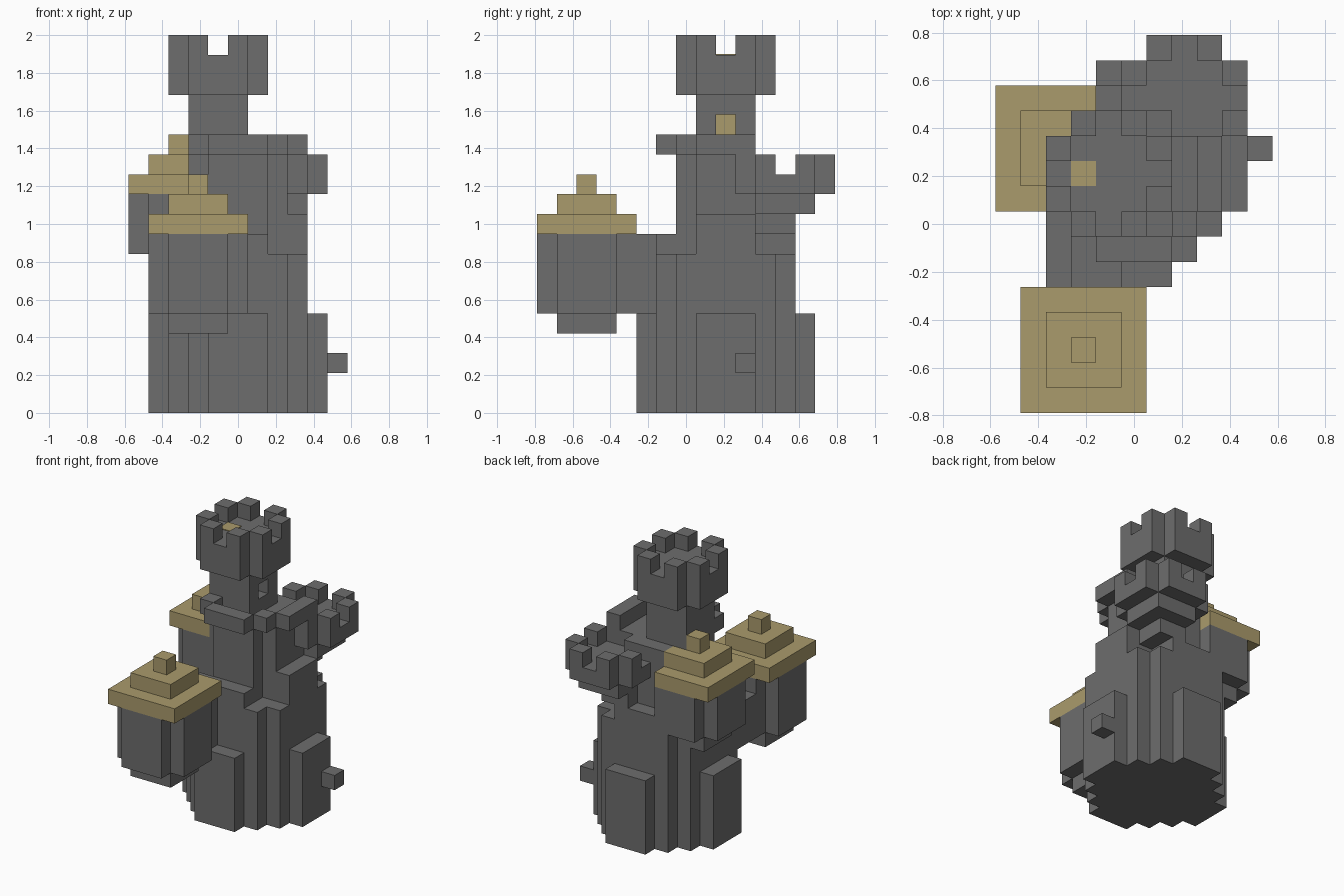
import bpy, bmesh

cube = bpy.data.objects.get("Cube")
if cube:
    bpy.data.objects.remove(cube, do_unlink=True)

U = 2 / 19            # size of one block
CX, CY = 5.5, 7.5     # grid centre


def material(name, colour):
    m = bpy.data.materials.new(name)
    m.use_nodes = True
    m.diffuse_color = (*colour, 1)
    bsdf = m.node_tree.nodes["Principled BSDF"]
    bsdf.inputs["Base Color"].default_value = (*colour, 1)
    bsdf.inputs["Roughness"].default_value = 0.9
    return m


STONE = material("grey_stone", (0.153, 0.153, 0.153))
GOLD = material("straw_gold", (0.402, 0.328, 0.150))


def prism(bm, outline, z0, z1):
    """Extrude a counter-clockwise outline given in block units."""
    verts = [bm.verts.new(((x - CX) * U, (y - CY) * U, z0 * U)) for x, y in outline]
    base = bm.faces.new(verts)
    top = bmesh.ops.extrude_face_region(bm, geom=[base])["geom"]
    moved = [v for v in top if isinstance(v, bmesh.types.BMVert)]
    bmesh.ops.translate(bm, verts=moved, vec=(0, 0, (z1 - z0) * U))


def box(bm, x0, x1, y0, y1, z0, z1):
    prism(bm, [(x0, y0), (x1, y0), (x1, y1), (x0, y1)], z0, z1)


def disc(bm, cx, cy, widths, z0, z1):
    """Stepped round block, one width per row of blocks."""
    y = cy - len(widths) / 2
    right, left = [], []
    for i, w in enumerate(widths):
        if i == 0 or widths[i - 1] != w:
            right.append((cx + w / 2, y + i))
            left.append((cx - w / 2, y + i))
        if i == len(widths) - 1 or widths[i + 1] != w:
            right.append((cx + w / 2, y + i + 1))
            left.append((cx - w / 2, y + i + 1))
    prism(bm, right + left[::-1], z0, z1)


def part(name, mat, build):
    bm = bmesh.new()
    build(bm)
    bmesh.ops.recalc_face_normals(bm, faces=bm.faces)
    me = bpy.data.meshes.new(name)
    bm.to_mesh(me)
    bm.free()
    me.materials.append(mat)
    ob = bpy.data.objects.new(name, me)
    bpy.context.collection.objects.link(ob)
    return ob


SMALL = [3, 5, 5, 5, 3]
MEDIUM = [5, 7, 7, 7, 7, 7, 5]
LARGE = [3, 5, 7, 9, 9, 9, 7, 5, 3]


def boxes(*items):
    return lambda bm: [box(bm, *b) for b in items]


def battlement(cx, cy, z):
    """Round head with eight merlons."""
    def build(bm):
        disc(bm, cx, cy, SMALL, z, z + 1)
        for a in (-1, 1):
            for b in (-1, 1):
                for dx, dy in ((2 * a, b), (a, 2 * b)):
                    x, y = cx + dx, cy + dy
                    box(bm, x - .5, x + .5, y - .5, y + .5, z + 1, z + 2)
    return build


def stepped_roof(cx, cy, z, right_edge):
    def build(bm):
        box(bm, cx - 2.5, right_edge, cy - 2.5, cy + 2.5, z, z + 1)
        box(bm, cx - 1.5, cx + 1.5, cy - 1.5, cy + 1.5, z + 1, z + 2)
        box(bm, cx - .5, cx + .5, cy - .5, cy + .5, z + 2, z + 3)
    return build


def hanging_turret(cx, cy, z0, z1):
    def build(bm):
        disc(bm, cx, cy, SMALL, z0, z1)
        box(bm, cx - 1.5, cx + 1.5, cy - 1.5, cy + 1.5, z0 - 1, z0)
    return build


# Main keep: wide foot, body, buttress tops and core
part("keep_foot", STONE, lambda bm: disc(bm, 5.5, 9.5, LARGE, 0, 5))
part("keep_body", STONE, lambda bm: disc(bm, 5.5, 9.5, MEDIUM, 5, 8))
part("keep_buttresses", STONE, boxes(
    (4, 7, 6, 7, 8, 9), (4, 7, 12, 13, 8, 9),
    (8, 9, 8, 11, 8, 10), (2, 3, 8, 11, 8, 10)))
part("keep_core", STONE, lambda bm: disc(bm, 5.5, 9.5, SMALL, 8, 13))
part("keep_parapet", STONE, boxes(
    (4, 7, 6, 7, 13, 14), (8, 9, 8, 11, 13, 14),
    (7, 8, 7, 8, 13, 14), (3, 4, 7, 8, 13, 14)))
part("side_knob", STONE, boxes((10, 11, 10, 11, 2, 3)))

# Front turret with its bridge to the keep
part("front_turret", STONE, hanging_turret(3.5, 2.5, 5, 9))
part("front_turret_roof", GOLD, stepped_roof(3.5, 2.5, 9, 6))
part("front_bridge", STONE, boxes((2, 5, 5, 7, 5, 8), (3, 5, 5, 7, 8, 9)))

# Side turret
part("side_turret", STONE, hanging_turret(2.5, 10.5, 8, 11))
part("side_turret_roof", GOLD, stepped_roof(2.5, 10.5, 11, 4))

# Open rear turret on corbels
part("rear_turret", STONE, battlement(7.5, 12.5, 11))
part("rear_turret_corbels", STONE, boxes((6, 9, 11, 14, 10, 11), (6, 8, 11, 13, 9, 10)))

# Tall tower: neck with an open window, then the head
part("tower_neck", STONE, boxes(
    (3, 6, 8, 11, 13, 14), (3, 6, 8, 9, 14, 15), (3, 6, 10, 11, 14, 15),
    (3, 4, 9, 10, 14, 15), (3, 6, 8, 11, 15, 16)))
part("tower_window_glow", GOLD, boxes((4, 4.05, 9, 10, 14, 15)))
part("tower_head", STONE, battlement(4.5, 9.5, 17))
part("tower_head_base", STONE, lambda bm: disc(bm, 4.5, 9.5, SMALL, 16, 17))
part("tower_floor_tile", GOLD, boxes((3, 4, 9, 10, 18, 18.05)))
